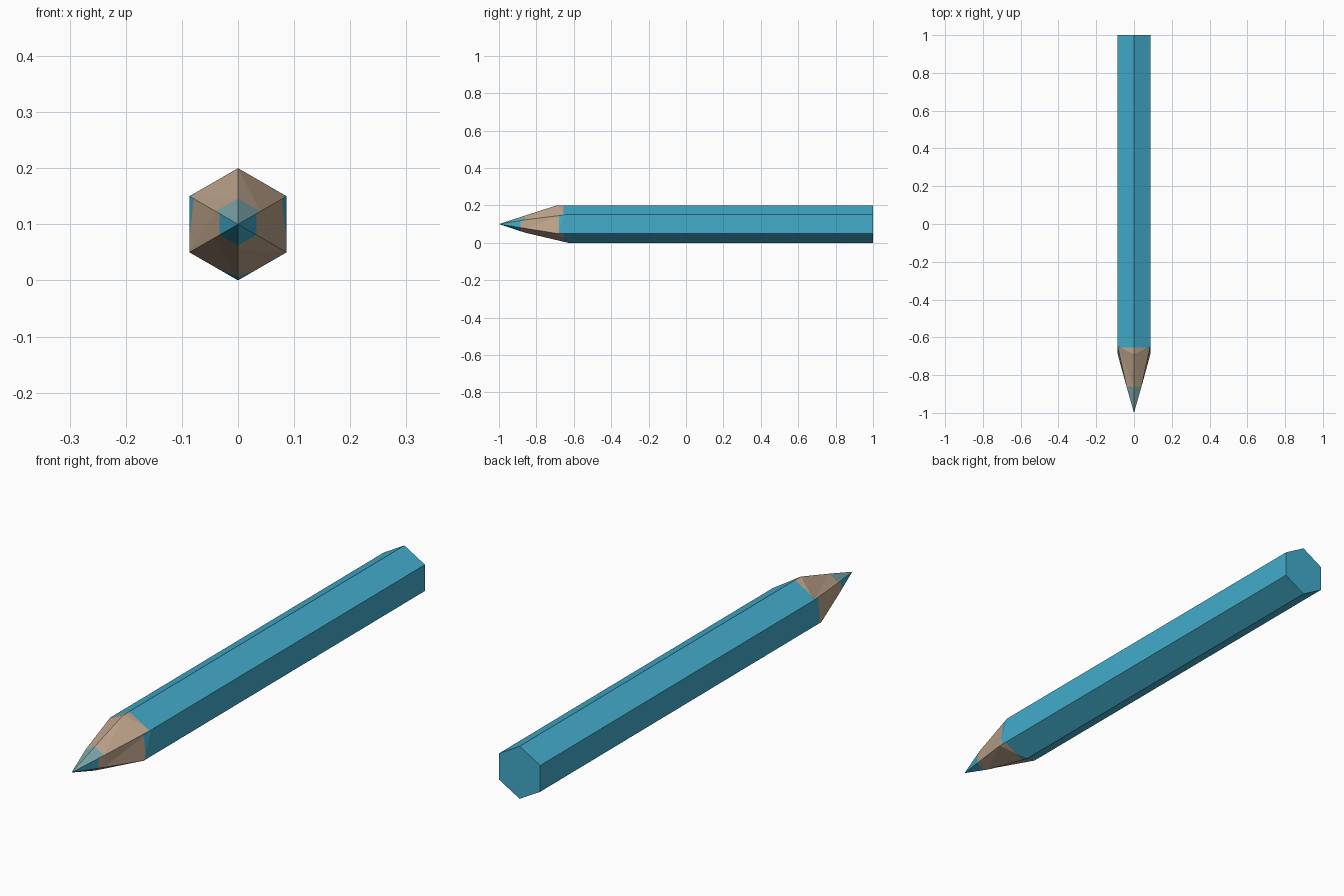
import bpy, bmesh, math

if "Cube" in bpy.data.objects:
    bpy.data.objects.remove(bpy.data.objects["Cube"])


def material(name, rgb):
    """Flat material from sRGB 0-255 values."""
    mat = bpy.data.materials.new(name)
    lin = [((c / 255 + 0.055) / 1.055) ** 2.4 for c in rgb]
    mat.diffuse_color = (*lin, 1)
    mat.use_nodes = True
    mat.node_tree.nodes["Principled BSDF"].inputs["Base Color"].default_value = mat.diffuse_color
    return mat


R, CZ = 0.1, 0.1
# where each corner starts to taper: top, then clockwise seen from the front
TAPER = [-0.69, -0.645, -0.69, -0.63, -0.69, -0.645]

bm = bmesh.new()


def ring(radius, ys):
    verts = []
    for k in range(6):
        a = math.radians(90 - 60 * k)
        verts.append(bm.verts.new((radius * math.cos(a), ys[k],
                                   CZ + radius * math.sin(a))))
    return verts


# hexagonal shaft, sharpened shoulder and point
back = ring(R, [1.0] * 6)
shoulder = ring(R, TAPER)
neck = ring(0.046, [-0.86] * 6)
tip = bm.verts.new((0, -1, CZ))
bm.faces.new(back)
for k in range(6):
    j = (k + 1) % 6
    bm.faces.new((back[k], back[j], shoulder[j], shoulder[k]))
    bm.faces.new((shoulder[k], shoulder[j], neck[j]))
    bm.faces.new((shoulder[k], neck[j], neck[k]))
    bm.faces.new((neck[k], neck[j], tip))

# cut the paint borders into the surface
for y in (-0.655, -0.68, -0.885):
    bmesh.ops.bisect_plane(bm, geom=bm.verts[:] + bm.edges[:] + bm.faces[:],
                           plane_co=(0, y, 0), plane_no=(0, 1, 0))
bmesh.ops.recalc_face_normals(bm, faces=bm.faces[:])

# blue paint, wood and coloured lead by position along the pencil
for f in bm.faces:
    y = f.calc_center_median().y
    side = abs(f.normal.x) > 0.9
    upper = f.normal.z > 0.3
    paint_start = -0.68 if side else -0.655
    lead_end = -0.86 if upper else -0.885
    if y > paint_start:
        f.material_index = 0
    elif y > lead_end:
        f.material_index = 1
    else:
        f.material_index = 2 if upper else 0
    f.smooth = False

mesh = bpy.data.meshes.new("pencil")
bm.to_mesh(mesh)
bm.free()
for m in (material("blue paint", (66, 172, 203)),
          material("bare wood", (194, 168, 143)),
          material("pale lead", (126, 168, 170))):
    mesh.materials.append(m)
bpy.context.collection.objects.link(bpy.data.objects.new("pencil", mesh))
